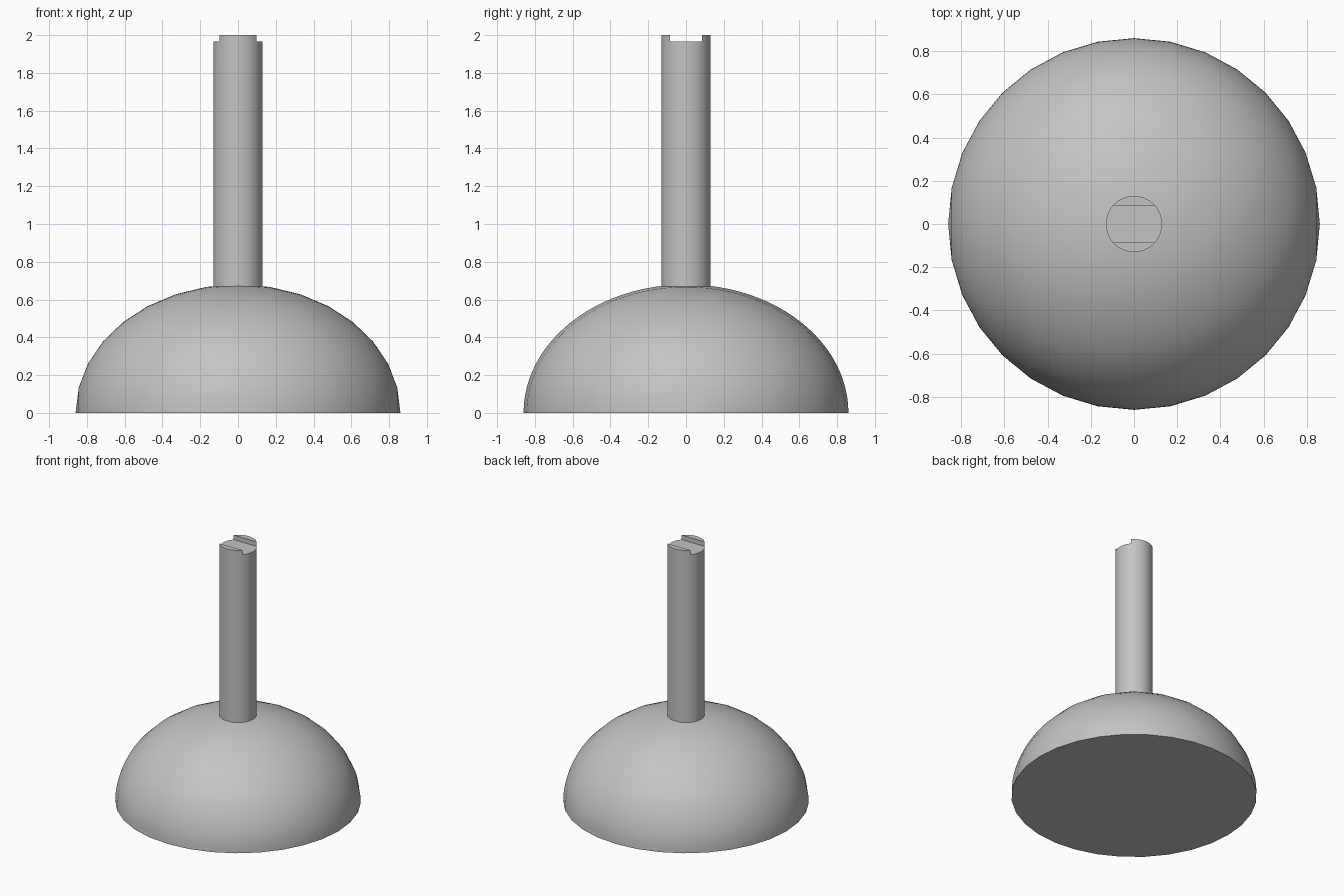
import bpy, bmesh
from math import pi, sin, cos, radians

cube = bpy.data.objects.get("Cube")
if cube:
    bpy.data.objects.remove(cube, do_unlink=True)

RADIUS, DOME_HEIGHT = 0.86, 0.68
ROD_RADIUS, TOP = 0.13, 2.0
SLOT_HALF_WIDTH, SLOT_DEPTH = 0.085, 0.035

grey = bpy.data.materials.new("plain grey")
grey.use_nodes = True
colour = (0.55, 0.55, 0.55, 1)
grey.diffuse_color = colour
grey.node_tree.nodes["Principled BSDF"].inputs["Base Color"].default_value = colour


def make_object(name, bm):
    bmesh.ops.recalc_face_normals(bm, faces=bm.faces[:])
    mesh = bpy.data.meshes.new(name)
    bm.to_mesh(mesh)
    bm.free()
    mesh.materials.append(grey)
    obj = bpy.data.objects.new(name, mesh)
    bpy.context.collection.objects.link(obj)
    return obj


def select_only(obj):
    bpy.ops.object.select_all(action='DESELECT')
    obj.select_set(True)
    bpy.context.view_layer.objects.active = obj


# Dome: a half circle swept over the top around the x axis, then flattened
bm = bmesh.new()
rings = 16
arc = [bm.verts.new((-RADIUS * cos(pi * i / rings), RADIUS * sin(pi * i / rings), 0))
       for i in range(rings + 1)]
edges = [bm.edges.new(pair) for pair in zip(arc, arc[1:])]
bmesh.ops.spin(bm, geom=arc + edges, cent=(0, 0, 0), axis=(1, 0, 0),
               angle=pi, steps=48)
bmesh.ops.remove_doubles(bm, verts=bm.verts[:], dist=0.0001)
bmesh.ops.scale(bm, vec=(1, 1, DOME_HEIGHT / RADIUS), verts=bm.verts[:])
# Flat underside
rim = [e for e in bm.edges if e.is_boundary]
bmesh.ops.contextual_create(bm, geom=rim)
dome = make_object("dome_base", bm)

# Rod standing on the dome
bm = bmesh.new()
foot = DOME_HEIGHT - 0.04
bmesh.ops.create_cone(bm, cap_ends=True, segments=64, radius1=ROD_RADIUS,
                      radius2=ROD_RADIUS, depth=TOP - foot)
bmesh.ops.translate(bm, vec=(0, 0, (TOP + foot) / 2), verts=bm.verts[:])
rod = make_object("rod", bm)

# Slot across the rod's top end
bm = bmesh.new()
bmesh.ops.create_cube(bm, size=2)
bmesh.ops.scale(bm, vec=(0.5, SLOT_HALF_WIDTH, SLOT_DEPTH), verts=bm.verts[:])
bmesh.ops.translate(bm, vec=(0, 0, TOP), verts=bm.verts[:])
cutter = make_object("slot_cutter", bm)
cutter.hide_render = True
slot = rod.modifiers.new("slot", 'BOOLEAN')
slot.operation = 'DIFFERENCE'
slot.solver = 'EXACT'
slot.object = cutter
select_only(rod)
bpy.ops.object.modifier_apply(modifier="slot")
bpy.data.objects.remove(cutter, do_unlink=True)

# Smooth curved sides, sharp rims
for obj in (dome, rod):
    select_only(obj)
    bpy.ops.object.shade_smooth_by_angle(angle=radians(30))
